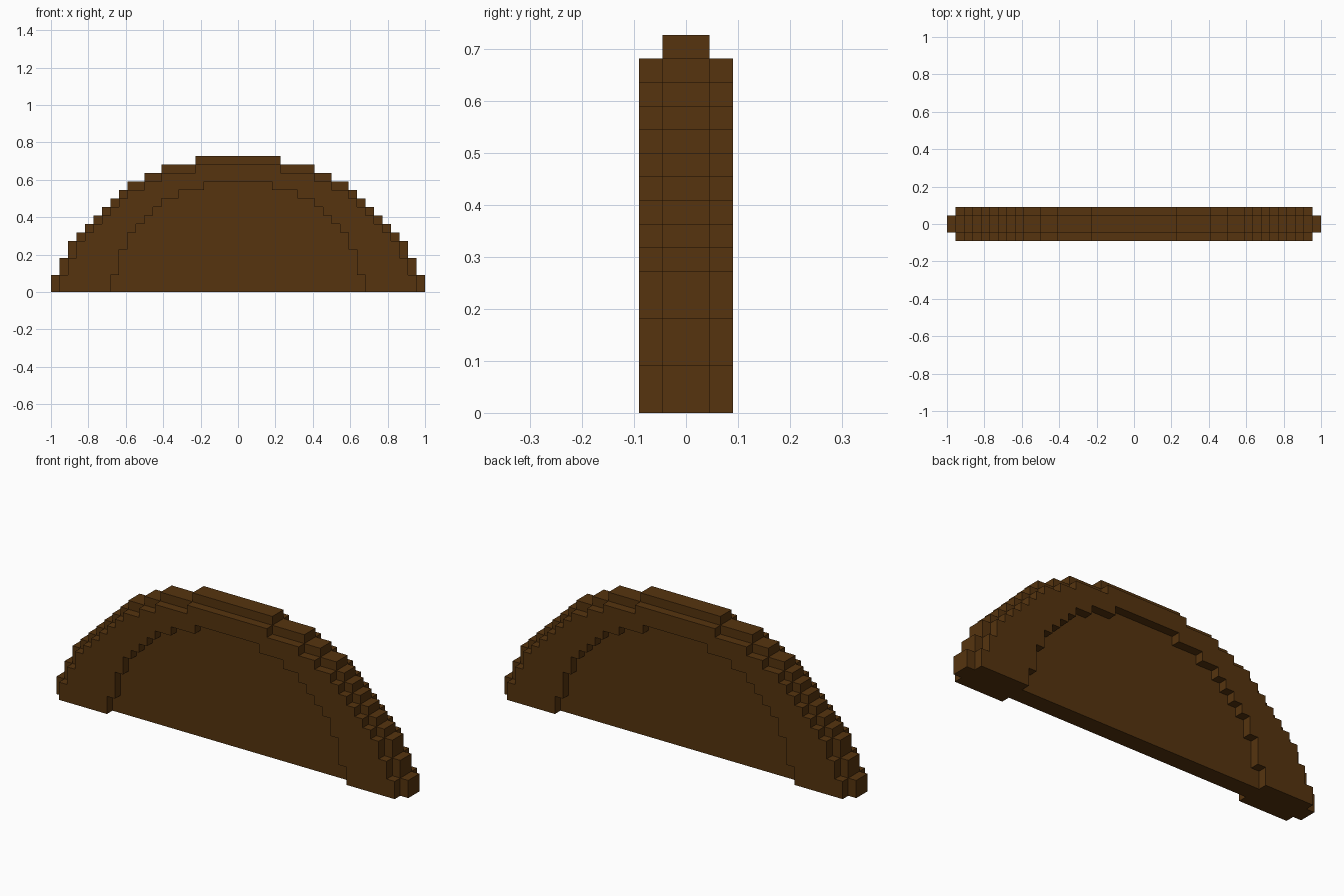
import bpy
import bmesh

if "Cube" in bpy.data.objects:
    bpy.data.objects.remove(bpy.data.objects["Cube"])

U = 1 / 22  # size of one block

brown = bpy.data.materials.new("dark brown")
brown.diffuse_color = (0.092, 0.034, 0.0045, 1)
brown.use_nodes = True
brown.node_tree.nodes["Principled BSDF"].inputs["Base Color"].default_value = brown.diffuse_color

# Half width of each block row, from the ground up
CORE = [22, 22, 21, 21, 20, 20, 19, 18, 17, 16, 15, 14, 13, 11, 9, 5]
# The rims are the core silhouette shrunk by one block
RIM = [min(w - 1, above) for w, above in zip(CORE, CORE[1:])]
RECESS = [15, 15, 14, 14, 14, 13, 13, 12, 11, 10, 9, 7, 4]


def stepped_outline(rows):
    """Stepped half-dome path from the right foot over the top to the left foot."""
    right = [(rows[0], 0)]
    for z, w in enumerate(rows):
        if w != right[-1][0]:
            right += [(right[-1][0], z), (w, z)]
    right.append((rows[-1], len(rows)))
    return right + [(-x, z) for x, z in reversed(right)]


def prism(name, outline, y0, y1):
    """Extrude an x-z outline from y0 to y1 (in blocks)."""
    bm = bmesh.new()
    face = bm.faces.new([bm.verts.new((x * U, y0 * U, z * U)) for x, z in outline])
    moved = bmesh.ops.extrude_face_region(bm, geom=[face], use_keep_orig=True)["geom"]
    verts = [v for v in moved if isinstance(v, bmesh.types.BMVert)]
    bmesh.ops.translate(bm, verts=verts, vec=(0, (y1 - y0) * U, 0))
    bmesh.ops.recalc_face_normals(bm, faces=bm.faces[:])
    mesh = bpy.data.meshes.new(name)
    bm.to_mesh(mesh)
    bm.free()
    mesh.materials.append(brown)
    obj = bpy.data.objects.new(name, mesh)
    bpy.context.collection.objects.link(obj)
    return obj


# Central slab with the full silhouette
prism("core_slab", stepped_outline(CORE), -1, 1)

# Raised arch on each side, framing the recessed panel
arch = stepped_outline(RIM) + stepped_outline(RECESS)[::-1]
prism("front_rim", arch, -2, -1)
prism("back_rim", arch, 1, 2)
